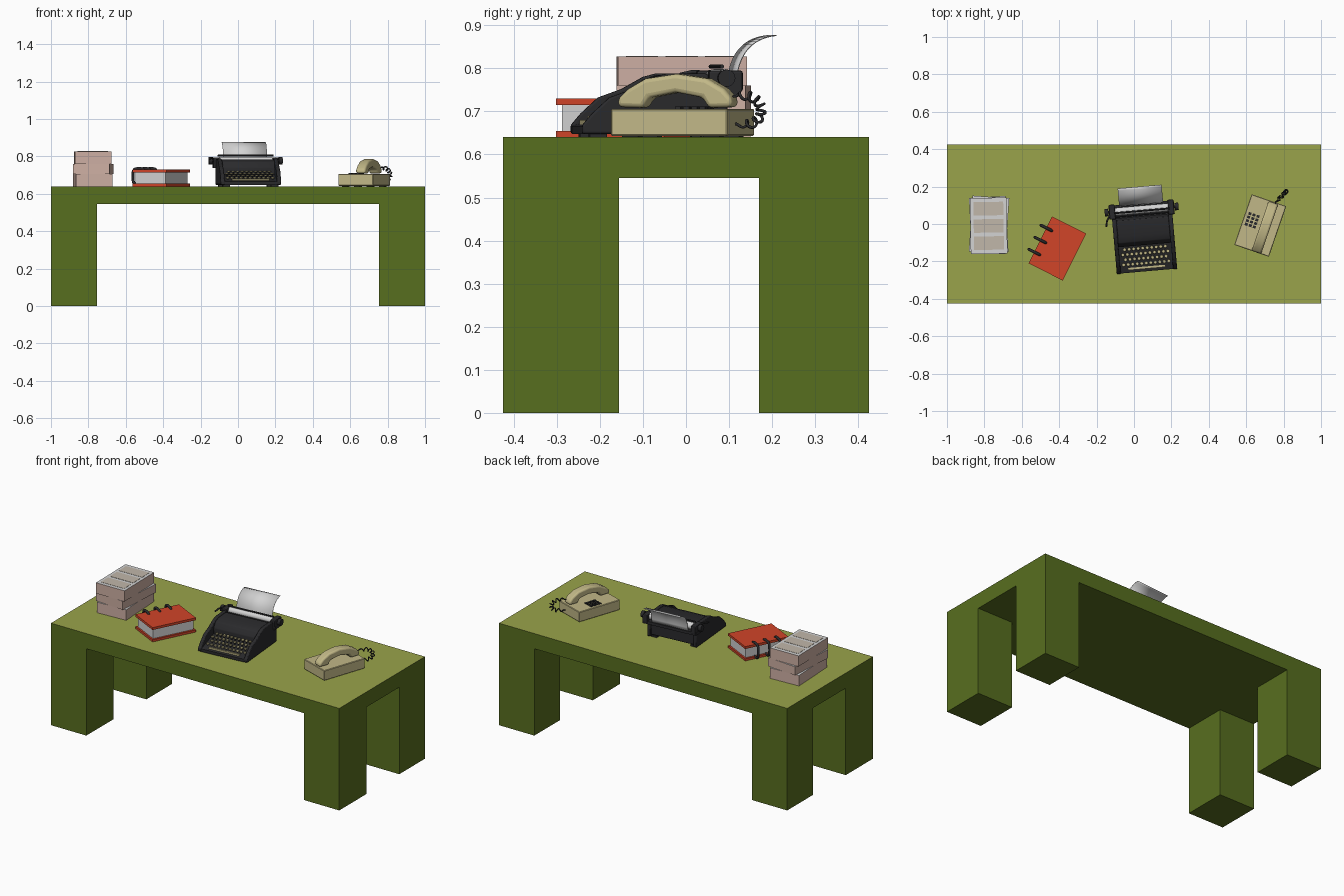
import bpy, bmesh, math
from mathutils import Matrix, Vector

if "Cube" in bpy.data.objects:
    bpy.data.objects.remove(bpy.data.objects["Cube"])

def mat(name, r, g, b):
    m = bpy.data.materials.new(name)
    m.diffuse_color = tuple((c / 255) ** 2.2 for c in (r, g, b)) + (1,)
    m.use_nodes = True
    m.node_tree.nodes["Principled BSDF"].inputs["Base Color"].default_value = m.diffuse_color
    return m

GREEN = mat("dark green", 88, 110, 36)
TOP = mat("light green", 152, 162, 76)
PINK = mat("pinkish paper edge", 205, 174, 162)
WHITE = mat("off white", 210, 210, 210)
TAN = mat("pale tan print", 192, 182, 168)
RED = mat("red", 208, 70, 45)
BLACK = mat("charcoal", 46, 46, 48)
BEIGE = mat("beige", 192, 182, 134)

DESK_Z = 0.64

def place(x, y, deg, z=DESK_Z):
    return Matrix.Translation((x, y, z)) @ Matrix.Rotation(math.radians(deg), 4, 'Z')

def finish(name, bm, m, G, bevel=0, seg=1, smooth=False, top=None):
    bmesh.ops.recalc_face_normals(bm, faces=bm.faces)
    if top:
        for f in bm.faces:
            f.material_index = 1 if f.normal.z > 0.9 else 0
    bm.transform(G)
    me = bpy.data.meshes.new(name)
    bm.to_mesh(me)
    bm.free()
    me.materials.append(m)
    if top:
        me.materials.append(top)
    ob = bpy.data.objects.new(name, me)
    bpy.context.collection.objects.link(ob)
    if bevel:
        b = ob.modifiers.new("bevel", 'BEVEL')
        b.width, b.segments = bevel, seg
    if smooth:
        bpy.ops.object.select_all(action='DESELECT')
        bpy.context.view_layer.objects.active = ob
        ob.select_set(True)
        bpy.ops.object.shade_smooth_by_angle(angle=math.radians(40))
    return ob

def add_box(bm, x0, x1, y0, y1, z0, z1):
    M = Matrix.Translation(((x0 + x1) / 2, (y0 + y1) / 2, (z0 + z1) / 2)) @ \
        Matrix.Diagonal((x1 - x0, y1 - y0, z1 - z0, 1))
    bmesh.ops.create_cube(bm, size=1, matrix=M)

def boxes(name, dims, m, G=Matrix(), **kw):
    bm = bmesh.new()
    for d in dims:
        add_box(bm, *d)
    return finish(name, bm, m, G, **kw)

def prism(name, pts, spans, m, G, **kw):
    """Side profile in (y, z) extruded along x over each span."""
    bm = bmesh.new()
    for x0, x1 in spans:
        f = bm.faces.new([bm.verts.new((x0, y, z)) for y, z in pts])
        r = bmesh.ops.extrude_face_region(bm, geom=[f])
        bmesh.ops.translate(bm, vec=(x1 - x0, 0, 0),
                            verts=[v for v in r['geom'] if isinstance(v, bmesh.types.BMVert)])
    return finish(name, bm, m, G, **kw)

def rods(name, items, m, G, seg=20):
    """Cylinders along x: (x0, x1, y, z, radius)."""
    bm = bmesh.new()
    for x0, x1, y, z, r in items:
        M = Matrix.Translation(((x0 + x1) / 2, y, z)) @ Matrix.Rotation(math.pi / 2, 4, 'Y')
        bmesh.ops.create_cone(bm, cap_ends=True, segments=seg, radius1=r, radius2=r,
                              depth=x1 - x0, matrix=M)
    return finish(name, bm, m, G, smooth=True)

def tube(name, paths, r, m, G, cyclic=False):
    cu = bpy.data.curves.new(name, 'CURVE')
    cu.dimensions = '3D'
    cu.bevel_depth, cu.bevel_resolution, cu.use_fill_caps = r, 1, True
    for path in paths:
        s = cu.splines.new('POLY')
        s.points.add(len(path) - 1)
        for p, c in zip(s.points, path):
            p.co = (G @ Vector(c)).to_4d()
        s.use_cyclic_u = cyclic
    cu.materials.append(m)
    ob = bpy.data.objects.new(name, cu)
    bpy.context.collection.objects.link(ob)
    bpy.ops.object.select_all(action='DESELECT')
    bpy.context.view_layer.objects.active = ob
    ob.select_set(True)
    bpy.ops.object.convert(target='MESH')

# Desk: slab and four square legs
boxes("desk_top", [(-1, 1, -.425, .425, .545, DESK_Z)], GREEN, top=TOP)
for side, x0, x1 in (("left", -1, -.755), ("right", .755, 1)):
    boxes("front_%s_leg" % side, [(x0, x1, -.425, -.155, 0, .545)], GREEN)
    boxes("back_%s_leg" % side, [(x0, x1, .17, .425, 0, .545)], GREEN)

# Paper piles: three slightly turned stacks
for i, (dx, dy, ang, z0, z1) in enumerate([(0, -.005, 3, 0, .066), (.002, -.005, -4, .066, .12),
                                           (0, -.01, 1, .12, .187)]):
    G = place(-.777 + dx, dy, ang)
    boxes("paper_stack_%d" % (i + 1), [(-.098, .098, -.15, .15, z0, z1)], PINK, G, top=WHITE)
G = place(-.777, -.01, 1)
boxes("printed_blocks", [(-.08, .08, y - .036, y + .036, .187, .1885) for y in (-.092, 0, .092)], TAN, G)

# Ring binder
G = place(-.41, -.131, -26.6)
boxes("binder_covers", [(-.102, .102, -.14, .14, 0, .014), (-.102, .102, -.14, .14, .075, .09)], RED, G)
boxes("binder_pages", [(-.09, .09, -.13, .13, .014, .075)], WHITE, G)
rings = []
for y in (-.072, 0, .072):
    ring = []
    for k in range(20):
        a = math.tau * k / 20
        c, s = math.cos(a), math.sin(a)
        ring.append((-.098 + .036 * math.copysign(abs(c) ** .6, c), y,
                     .053 + .043 * math.copysign(abs(s) ** .6, s)))
    rings.append(ring)
tube("binder_rings", rings, .008, BLACK, G, cyclic=True)

# Typewriter body
G = place(.055, -.087, 5)
side = [(-.168, .008), (-.168, .028), (-.145, .055), (-.105, .092), (-.05, .112), (0, .14),
        (.03, .148), (.12, .148), (.17, .115), (.17, .008)]
prism("typewriter_sides", side, [(-.162, -.14), (.14, .162)], BLACK, G, bevel=.005, seg=2, smooth=True)
prism("typewriter_deck", [(-.166, .008), (-.166, .026), (-.02, .065), (-.02, .008)],
      [(-.141, .141)], BLACK, G)
prism("typewriter_cover", [(-.025, .02), (-.025, .1), (-.005, .132), (.03, .144), (.115, .144),
      (.125, .11), (.165, .09), (.165, .02)], [(-.141, .141)], BLACK, G, bevel=.004, seg=2, smooth=True)
boxes("typewriter_feet", [(x - .02, x + .02, y - .02, y + .02, 0, .01)
                          for x in (-.13, .13) for y in (-.13, .13)], BLACK, G)

# Keyboard: four stepped rows and a space bar
caps, stems = bmesh.new(), bmesh.new()
for row in range(4):
    y, z = -.122 + row * .027, .046 + row * .011
    for col in range(11 - row % 2):
        x = (col - (10 - row % 2) / 2) * .0242
        for bm, r, d, h in ((caps, .0098, .006, z), (stems, .004, .022, z - .013)):
            bmesh.ops.create_cone(bm, cap_ends=True, segments=8, radius1=r, radius2=r * .9,
                                  depth=d, matrix=Matrix.Translation((x, y, h)))
finish("keys", caps, BEIGE, G)
finish("key_stems", stems, BLACK, G)
boxes("space_bar", [(-.1, .1, -.152, -.14, .03, .04)], BEIGE, G)

# Carriage: rail, end plates, roller, knobs, bail and lever
boxes("carriage_rail", [(-.175, .175, .128, .2, .098, .116)], BLACK, G)
boxes("carriage_ends", [(s * .158 - .016, s * .158 + .016, .125, .205, .105, .155) for s in (-1, 1)],
      BLACK, G, bevel=.006, seg=2)
rods("roller", [(-.142, .142, .165, .137, .021)], WHITE, G)
rods("roller_knobs", [(-.195, .195, .165, .137, .007)] +
     [(s * .188 - .01, s * .188 + .01, .165, .137, .02) for s in (-1, 1)], BLACK, G)
rods("paper_bail", [(-.15, .15, .158, .164, .005), (-.15, .15, .14, .128, .006)], BLACK, G, 8)
tube("return_lever", [[(-.17, .15, .15), (-.19, .12, .152), (-.196, .09, .145)]], .005, BLACK, G)

# Sheet of paper curling backwards
bm = bmesh.new()
rows = []
ctrl = [Vector(p) for p in ((.192, .115), (.195, .2), (.235, .232), (.288, .237))]
for k in range(13):
    t = k / 12
    p = ctrl[0] * (1 - t) ** 3 + ctrl[1] * 3 * t * (1 - t) ** 2 + ctrl[2] * 3 * t * t * (1 - t) + ctrl[3] * t ** 3
    rows.append([bm.verts.new((x, p.x, p.y)) for x in (-.118, .118)])
for a, b in zip(rows, rows[1:]):
    bm.faces.new((a[0], a[1], b[1], b[0]))
sheet = finish("paper_sheet", bm, WHITE, G, smooth=True)
sheet.modifiers.new("thickness", 'SOLIDIFY').thickness = .002

# Telephone
G = place(.675, -.008, -19)
boxes("phone_base", [(-.098, .098, -.143, .143, .003, .066)], BEIGE, G, bevel=.003)
boxes("phone_feet", [(x - .015, x + .015, y - .02, y + .02, 0, .004)
                     for x in (-.07, .07) for y in (-.1, .1)], BLACK, G)
boxes("phone_buttons", [(-.05 + i * .023 - .008, -.05 + i * .023 + .008,
                         .012 + j * .02 - .007, .012 + j * .02 + .007, .064, .071)
                        for i in (-1, 0, 1) for j in (-1.5, -.5, .5, 1.5)], BLACK, G)
handset = [(-.142, .07), (-.142, .09), (-.118, .112), (-.075, .136), (0, .147), (.075, .136),
           (.118, .112), (.138, .09), (.138, .07), (.08, .068), (.065, .092), (0, .104),
           (-.065, .092), (-.08, .068)]
prism("handset", handset, [(.0, .054)], BEIGE, G, bevel=.012, seg=3, smooth=True)

# Coiled cord from the handset round to the back of the base
a, b, c, d = (Vector(p) for p in ((.755, .11, .735), (.825, .19, .755), (.84, .2, .655), (.755, .115, .67)))
coil, N = [], 120
for k in range(N + 1):
    t = k / N
    p = a * (1 - t) ** 3 + b * 3 * t * (1 - t) ** 2 + c * 3 * t * t * (1 - t) + d * t ** 3
    tan = ((b - a) * (1 - t) ** 2 + (c - b) * 2 * t * (1 - t) + (d - c) * t * t).normalized()
    u = tan.cross(Vector((1, -1, 0))).normalized()
    v = tan.cross(u)
    w, r = math.tau * 8 * t, .01 * min(1, 8 * t, 8 * (1 - t))
    coil.append(p + u * r * math.cos(w) + v * r * math.sin(w))
# guide direction lies in the curl plane's normal so the coil frame stays stable
tube("phone_cord", [coil], .0035, BLACK, Matrix())
